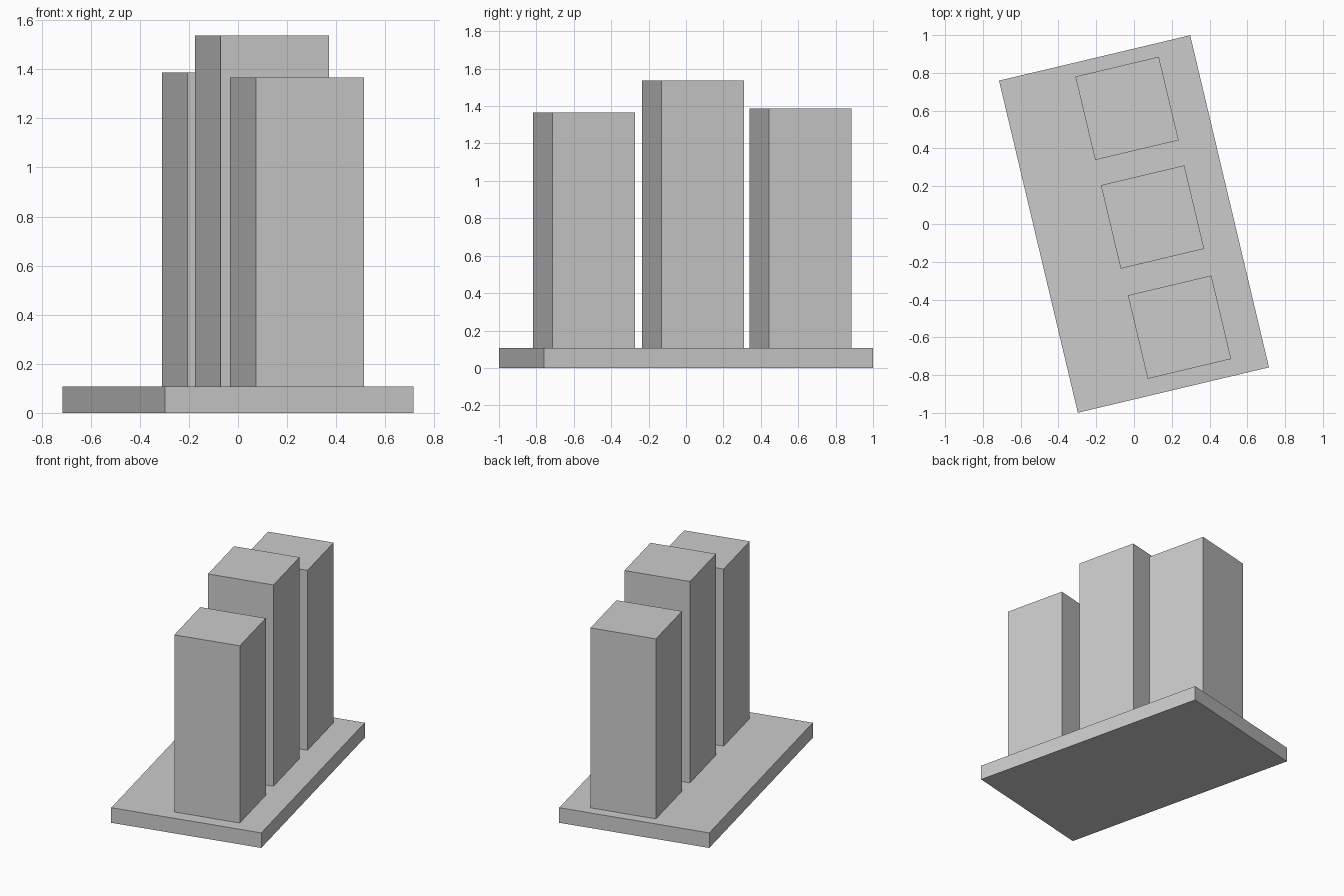
import bpy
from math import radians

if "Cube" in bpy.data.objects:
    bpy.data.objects.remove(bpy.data.objects["Cube"])

ANGLE = radians(13.35)   # whole model is turned about z
BASE_TOP = 0.107
SIDE = 0.454


def box(name, x, y, size_x, size_y, z0, z1):
    bpy.ops.mesh.primitive_cube_add(size=1, location=(x, y, (z0 + z1) / 2),
                                    rotation=(0, 0, ANGLE))
    ob = bpy.context.object
    ob.name = name
    ob.scale = (size_x, size_y, z1 - z0)
    bpy.ops.object.transform_apply(location=False, rotation=False, scale=True)
    return ob


# Flat slab under the towers
box("base_slab", 0, 0, 1.04, 1.807, 0, BASE_TOP)

# Three square towers in a row
for name, x, y, top in (("back_tower", -0.037, 0.612, 1.386),
                        ("middle_tower", 0.098, 0.037, 1.538),
                        ("front_tower", 0.241, -0.546, 1.366)):
    box(name, x, y, SIDE, SIDE, BASE_TOP, top)
